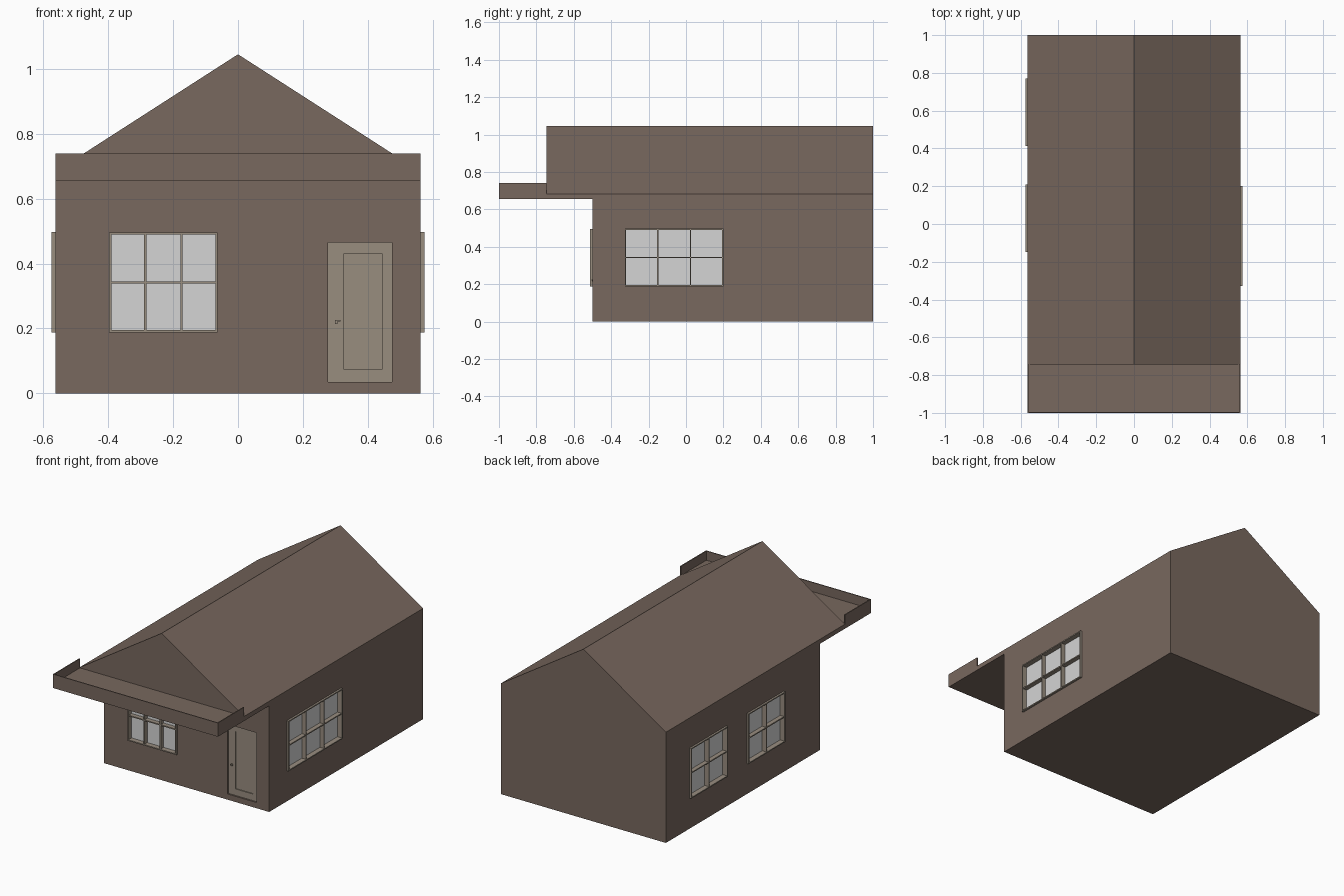
import bpy, bmesh
from mathutils import Vector

if "Cube" in bpy.data.objects:
    bpy.data.objects.remove(bpy.data.objects["Cube"])


def material(name, rgb):
    m = bpy.data.materials.new(name)
    m.diffuse_color = (*rgb, 1)
    m.use_nodes = True
    m.node_tree.nodes["Principled BSDF"].inputs["Base Color"].default_value = m.diffuse_color
    return m


BROWN = material("brown_wall", (0.188, 0.138, 0.112))
TRIM = material("taupe_trim", (0.314, 0.266, 0.212))
GLASS = material("pale_glass", (0.66, 0.66, 0.66))
W, FRONT, BACK, EAVE, RIDGE = 0.563, -0.5, 1.0, 0.683, 1.045


def finish(name, bm, mat):
    bmesh.ops.recalc_face_normals(bm, faces=bm.faces)
    me = bpy.data.meshes.new(name)
    bm.to_mesh(me)
    bm.free()
    ob = bpy.data.objects.new(name, me)
    bpy.context.collection.objects.link(ob)
    me.materials.append(mat)
    return ob


def add_box(bm, xs, ys, zs):
    vs = bmesh.ops.create_cube(bm, size=1)["verts"]
    for v in vs:
        v.co = Vector([(min(r) + max(r)) / 2 + c * abs(r[1] - r[0])
                       for c, r in zip(v.co, (xs, ys, zs))])


def boxes(name, mat, *specs):
    bm = bmesh.new()
    for s in specs:
        add_box(bm, *s)
    return finish(name, bm, mat)


def cut(target, cutter):
    cutter.hide_render = True
    mod = target.modifiers.new("cut", "BOOLEAN")
    mod.operation, mod.solver, mod.object = "DIFFERENCE", "EXACT", cutter
    bpy.context.view_layer.objects.active = target
    bpy.ops.object.modifier_apply(modifier=mod.name)
    bpy.data.objects.remove(cutter)


# House walls and gabled roof
walls = boxes("walls", BROWN, ((-W, W), (FRONT, BACK), (0, EAVE)))
bm = bmesh.new()
tri = bm.faces.new([bm.verts.new((x, -0.745, z))
                    for x, z in ((-W, EAVE), (W, EAVE), (0, RIDGE))])
ext = bmesh.ops.extrude_face_region(bm, geom=[tri], use_keep_orig=True)["geom"]
for v in ext:
    if isinstance(v, bmesh.types.BMVert):
        v.co.y = BACK
finish("roof", bm, BROWN)

# Porch canopy: slab with a thin upstand on three sides
T = 0.006
boxes("porch_canopy", BROWN, ((-W, W), (-1, FRONT), (0.655, EAVE)))
boxes("canopy_upstand", BROWN,
      ((-W, W), (-1, -1 + T), (EAVE, 0.74)),
      ((-W, -W + T), (-1 + T, -0.745), (EAVE, 0.74)),
      ((W - T, W), (-1 + T, -0.745), (EAVE, 0.74)))


# Windows: d is the distance outwards from the wall face
def on_front(u, d):
    return u, (FRONT - d[0], FRONT - d[1])


def on_right(u, d):
    return (W + d[0], W + d[1]), u


def on_left(u, d):
    return (-W - d[0], -W - d[1]), u


def window(name, place, u0, u1, z0, z1, cols):
    def part(u, d, z):
        return (*place(u, d), z)
    b, deep, out = 0.007, -0.025, 0.012
    cut(walls, boxes("cutter", BROWN, part((u0, u1), (deep, 0.05), (z0, z1))))
    bars = [part((u0, u0 + b), (deep, out), (z0, z1)),
            part((u1 - b, u1), (deep, out), (z0, z1)),
            part((u0 + b, u1 - b), (deep, out), (z0, z0 + b)),
            part((u0 + b, u1 - b), (deep, out), (z1 - b, z1))]
    zm = (z0 + z1) / 2
    bars.append(part((u0 + b, u1 - b), (deep, out - 0.004), (zm - b / 2, zm + b / 2)))
    for i in range(1, cols):
        u = u0 + (u1 - u0) * i / cols
        bars.append(part((u - b / 2, u + b / 2), (deep, out - 0.003), (z0 + b, z1 - b)))
    boxes(name + "_frame", TRIM, *bars)
    boxes(name + "_glass", GLASS, part((u0, u1), (deep, deep + 0.006), (z0, z1)))


window("front_window", on_front, -0.397, -0.063, 0.188, 0.496, 3)
window("right_window", on_right, -0.327, 0.2, 0.188, 0.498, 3)
window("left_window_front", on_left, -0.148, 0.21, 0.188, 0.498, 2)
window("left_window_back", on_left, 0.412, 0.77, 0.188, 0.498, 2)

# Door set back in its opening, with a sunk panel
dx, dz = (0.277, 0.475), (0.035, 0.465)
cut(walls, boxes("cutter", BROWN, (dx, (-0.55, -0.475), dz)))
door = boxes("door", TRIM, (dx, (-0.49, -0.475), dz))
cut(door, boxes("cutter", TRIM, ((0.325, 0.445), (-0.5, -0.484), (0.075, 0.43))))

# Lever handle
boxes("door_handle", TRIM,
      ((0.299, 0.307), (-0.502, -0.49), (0.214, 0.226)),
      ((0.299, 0.316), (-0.504, -0.499), (0.221, 0.226)))
